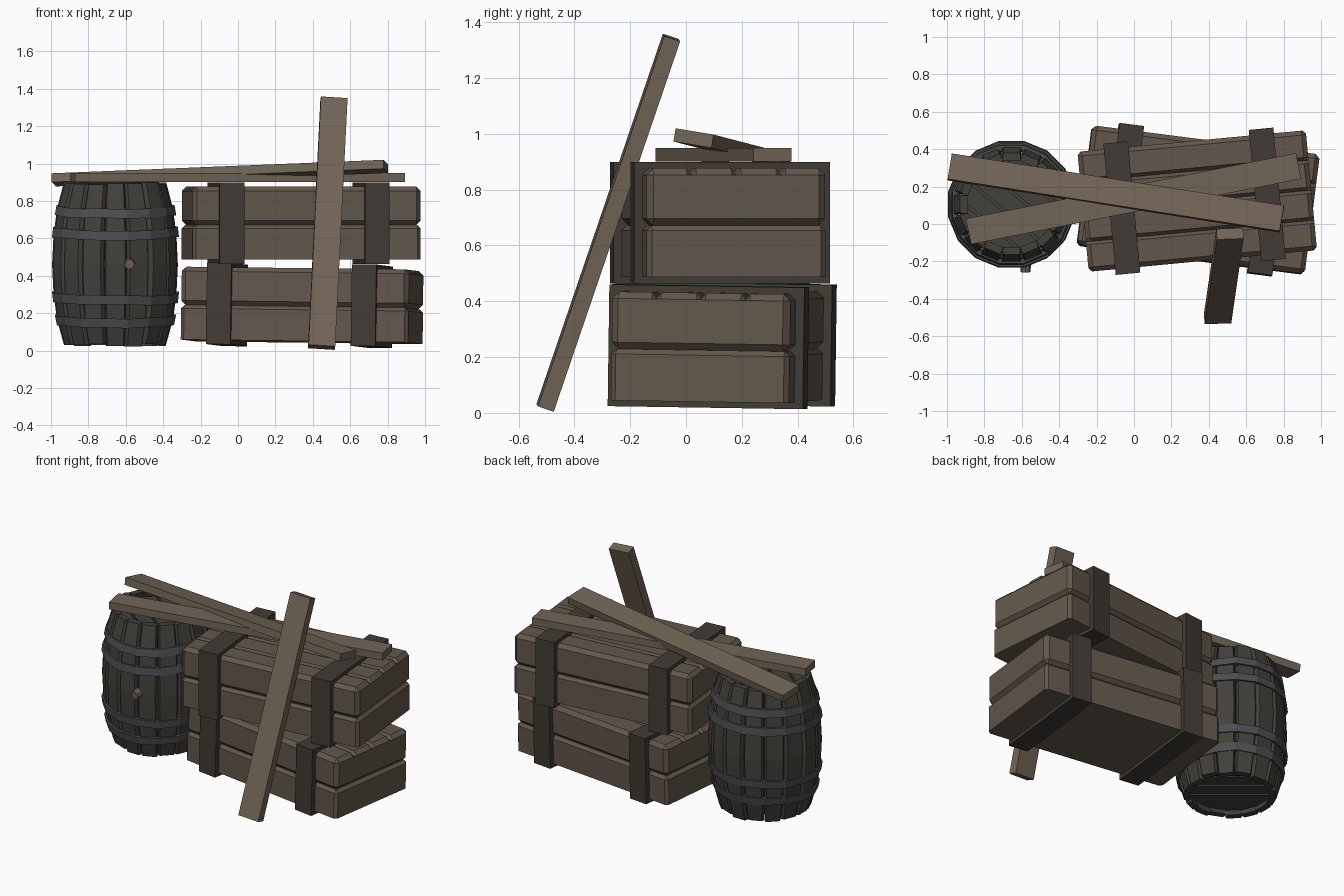
import bpy, bmesh, math, random
from mathutils import Vector, Matrix

if "Cube" in bpy.data.objects:
    bpy.data.objects.remove(bpy.data.objects["Cube"])

random.seed(4)

def material(name, rgb):
    m = bpy.data.materials.new(name)
    m.diffuse_color = (*rgb, 1)
    m.use_nodes = True
    m.node_tree.nodes["Principled BSDF"].inputs["Base Color"].default_value = m.diffuse_color
    return m

CRATE = material("crate_wood", (0.125, 0.096, 0.072))
STRAP = material("strap_wood", (0.052, 0.044, 0.035))
PLANK = material("plank_wood", (0.165, 0.128, 0.092))
STAVE = material("stave_wood", (0.056, 0.052, 0.044))
IRON = material("iron", (0.075, 0.075, 0.082))

def finish(name, bm, mat, matrix=Matrix()):
    bmesh.ops.remove_doubles(bm, verts=bm.verts, dist=1e-5)
    bmesh.ops.recalc_face_normals(bm, faces=bm.faces)
    me = bpy.data.meshes.new(name)
    bm.to_mesh(me)
    bm.free()
    me.materials.append(mat)
    ob = bpy.data.objects.new(name, me)
    ob.matrix_world = matrix
    bpy.context.collection.objects.link(ob)
    return ob

def loft(bm, rings, caps=True):
    """Skin matching rings of points, optionally capping both ends."""
    vs = [[bm.verts.new(p) for p in r] for r in rings]
    n = len(vs[0])
    for a, b in zip(vs, vs[1:]):
        for i in range(n):
            j = (i + 1) % n
            bm.faces.new((a[i], a[j], b[j], b[i]))
    if caps:
        bm.faces.new(vs[0])
        bm.faces.new(vs[-1])

def box(name, size, mat, matrix):
    bm = bmesh.new()
    bmesh.ops.create_cube(bm, size=1, matrix=Matrix.Diagonal((*size, 1)))
    return finish(name, bm, mat, matrix)

# ---- crates: two tiers of chamfered boards, four lid boards, two straps
L, W, H, SPLIT = 0.613, 0.322, 0.39, -0.01

def tier(name, z0, z1, lid, c, matrix):
    b = c if lid else 0
    prof = [(-W, z1 - c), (-W, z0 + b), (-W + b, z0), (W - b, z0), (W, z0 + b), (W, z1 - c), (W - c, z1)]
    if lid:
        for k in (1, 0, -1):                       # V grooves between lid boards
            y = k * W / 2
            prof += [(y + 0.017, z1), (y, z1 - c), (y - 0.017, z1)]
    prof.append((-W + c, z1))
    end = [(max(-W + c, min(W - c, y)), max(z0 + b, min(z1 - c, z))) for y, z in prof]
    rings = [(-L, end), (-L + c, prof), (L - c, prof), (L, end)]
    bm = bmesh.new()
    loft(bm, [[(x, y, z) for y, z in p] for x, p in rings], caps=False)
    ends = [(-W + c, z0 + b), (W - c, z0 + b), (W - c, z1 - c), (-W + c, z1 - c)]
    bmesh.ops.remove_doubles(bm, verts=bm.verts, dist=1e-5)
    bmesh.ops.dissolve_degenerate(bm, dist=1e-6, edges=bm.edges)
    for x in (-L, L):
        bm.faces.new([bm.verts.new((x, y, z)) for y, z in ends])
    finish(name, bm, mat=CRATE, matrix=matrix)

def crate(name, matrix):
    tier(name + "_lower_boards", -H / 2, SPLIT, False, 0.018, matrix)
    tier(name + "_upper_boards", SPLIT, H / 2, True, 0.024, matrix)
    for side, x in (("left", -0.405), ("right", 0.376)):
        box(f"{name}_{side}_strap", (0.132, 0.705, H + 0.046), STRAP,
            matrix @ Matrix.Translation((x, 0, 0)))

def place(loc, yaw, ry=0, rx=0):
    r = math.radians
    return (Matrix.Translation(loc) @ Matrix.Rotation(r(ry), 4, 'Y') @
            Matrix.Rotation(r(rx), 4, 'X') @ Matrix.Rotation(r(yaw), 4, 'Z'))

crate("bottom_crate", place((0.343, 0.128, 0.242), -7.3, 0.8, -0.8))
crate("top_crate", place((0.338, 0.123, 0.682), 5.4))

# ---- loose planks
def plank(name, p, q, side, thick=0.048, width=0.14):
    p, q = Vector(p), Vector(q)
    x = (q - p).normalized()
    y = Vector(side)
    y = (y - x * y.dot(x)).normalized()
    m = Matrix((x, y, x.cross(y))).transposed().to_4x4()
    m.translation = (p + q) / 2
    box(name, ((q - p).length, width, thick), PLANK, m)

plank("lower_lid_plank", (-0.885, -0.04, 0.925), (0.88, 0.31, 0.925), (0, 1, 0))
plank("upper_lid_plank", (-0.985, 0.305, 0.913), (0.79, 0.027, 0.985), (0, 1, -0.17))
plank("leaning_plank", (0.447, -0.505, 0.018), (0.513, -0.052, 1.345), (1, 0.04, -0.05), 0.06, 0.143)

# ---- barrel
N = 16
BARREL = Matrix.Translation((-0.655, 0.105, 0))
PROFILE = [(0.275, 0.03), (0.312, 0.165), (0.331, 0.30), (0.339, 0.46),
           (0.331, 0.62), (0.312, 0.76), (0.275, 0.895)]

def radius(z):
    for (r0, z0), (r1, z1) in zip(PROFILE, PROFILE[1:]):
        if z <= z1:
            return r0 + (r1 - r0) * (z - z0) / (z1 - z0)
    return PROFILE[-1][0]

def polar(r, a, z):
    return (r * math.cos(a), r * math.sin(a), z)

bm = bmesh.new()
half = math.pi / N
for i in range(N):
    mid = -math.pi / 2 + 2 * half * i
    jit = random.uniform(-0.005, 0.005)
    rings = []
    for k, (r, z) in enumerate(PROFILE):
        if k in (0, len(PROFILE) - 1):
            z += random.uniform(-0.008, 0.008)
        r += jit
        rings.append([polar(r - 0.04, mid - half * 0.99, z), polar(r - 0.018, mid - half * 0.97, z),
                      polar(r, mid - half * 0.78, z), polar(r, mid + half * 0.78, z),
                      polar(r - 0.018, mid + half * 0.97, z), polar(r - 0.04, mid + half * 0.99, z)])
    loft(bm, rings)
finish("barrel_staves", bm, STAVE, BARREL)

# iron hoops, sagging slightly to the front
for n, zc in enumerate((0.165, 0.285, 0.635, 0.752)):
    bm = bmesh.new()
    h = 0.025
    rings = []
    for i in range(N):
        a = -math.pi / 2 + half * (2 * i + 1)
        dz = 0.018 * math.sin(a) + random.uniform(-0.004, 0.004)
        ring = []
        for s, off in ((-1, -0.012), (-1, 0.014), (1, 0.014), (1, -0.012)):
            ring.append(polar(radius(zc + s * h) + off, a, zc + s * h + dz))
        rings.append(ring)
    loft(bm, rings + [rings[0]], caps=False)
    finish(f"barrel_hoop_{n + 1}", bm, IRON, BARREL)

# recessed heads made of parallel boards over a disc
for name, z, s in (("top", 0.825, 1), ("bottom", 0.095, -1)):
    bm = bmesh.new()
    R, step = 0.262, 0.105
    bmesh.ops.create_cone(bm, cap_ends=True, segments=N, radius1=R, radius2=R, depth=0.02,
                          matrix=Matrix.Translation((0, 0, z)))
    for k in range(-2, 3):
        y0, y1 = k * step - 0.045, k * step + 0.045
        y0, y1 = max(y0, -R * 0.97), min(y1, R * 0.97)
        x0, x1 = (math.sqrt(R * R - y * y) for y in (y0, y1))
        pts = [(-x0, y0), (x0, y0), (x1, y1), (-x1, y1)]
        loft(bm, [[(x, y, z + s * d) for x, y in pts] for d in (0, 0.028)])
    finish(f"barrel_{name}_head", bm, STAVE, BARREL @ Matrix.Rotation(math.radians(-40), 4, 'Z'))

# bung in the barrel's front
bm = bmesh.new()
bmesh.ops.create_cone(bm, cap_ends=True, segments=8, radius1=0.03, radius2=0.027, depth=0.06)
finish("barrel_bung", bm, PLANK, Matrix.Translation((-0.58, -0.226, 0.465)) @
       Matrix.Rotation(math.radians(98), 4, 'X'))
